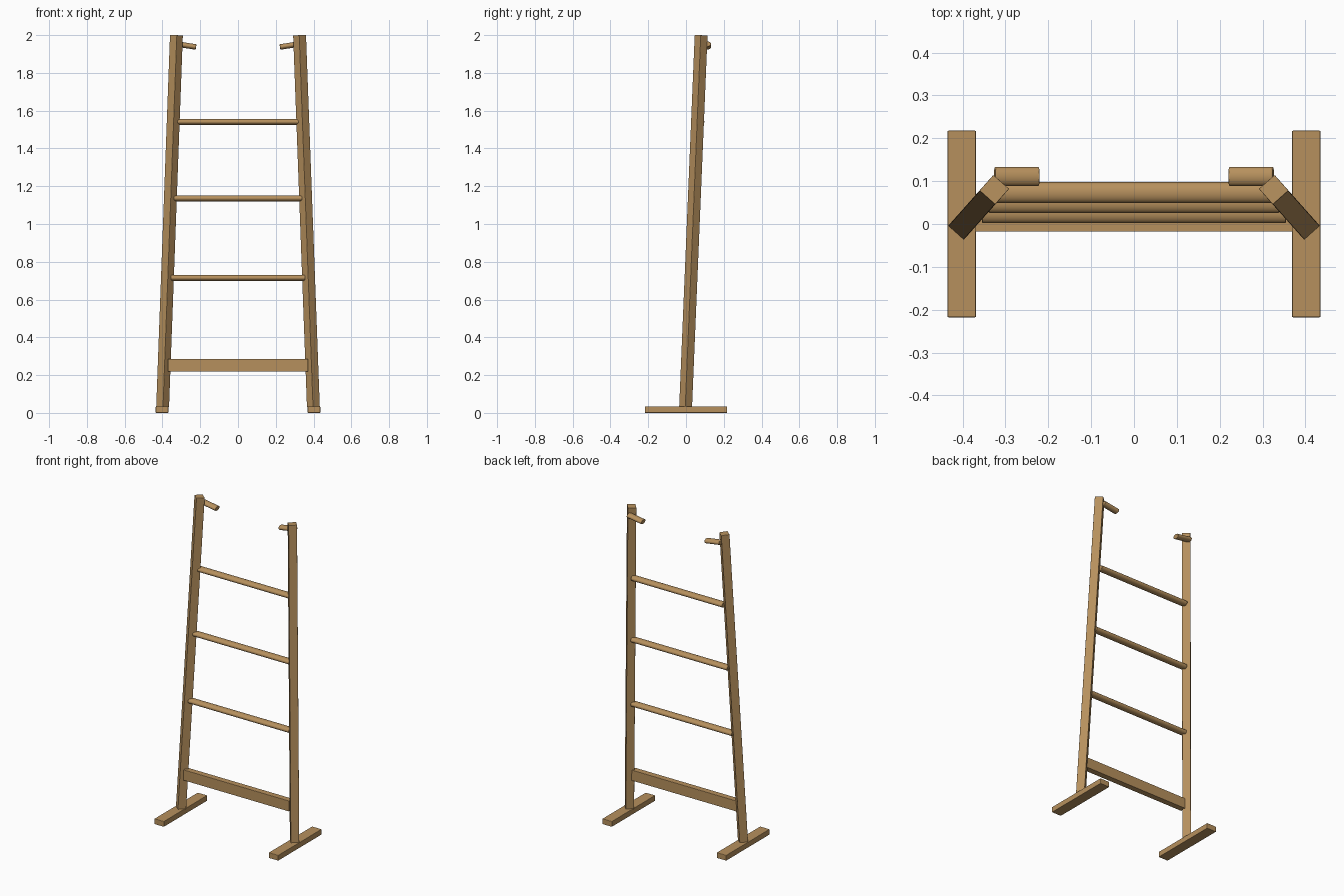
import bpy, math
from mathutils import Vector, Matrix

cube = bpy.data.objects.get("Cube")
if cube:
    bpy.data.objects.remove(cube, do_unlink=True)

# Single wood colour
wood = bpy.data.materials.new("warm wood")
wood.use_nodes = True
colour = (0.47, 0.28, 0.11, 1)
wood.diffuse_color = colour
wood.node_tree.nodes["Principled BSDF"].inputs["Base Color"].default_value = colour


def finish(obj, name, bevel):
    obj.name = name
    obj.data.materials.append(wood)
    mod = obj.modifiers.new("soft edges", 'BEVEL')
    mod.width = bevel
    mod.segments = 2
    mod.limit_method = 'ANGLE'
    mod.angle_limit = math.radians(50)
    return obj


def box(name, centre, size, rotation=None, bevel=0.003):
    bpy.ops.mesh.primitive_cube_add(size=1)
    obj = bpy.context.object
    rot = (rotation or Matrix.Identity(3)).to_4x4()
    obj.data.transform(Matrix.Translation(centre) @ rot @ Matrix.Diagonal((*size, 1)))
    return finish(obj, name, bevel)


def dowel(name, start, end, depth, height):
    """Oval rod running mostly along x, between two points."""
    start, end = Vector(start), Vector(end)
    bpy.ops.mesh.primitive_cylinder_add(vertices=32, radius=0.5, depth=1)
    obj = bpy.context.object
    x = (end - start).normalized()
    y = Vector((0, 1, 0))
    z = x.cross(y).normalized()
    frame = Matrix((z, y, x)).transposed()
    if frame.determinant() < 0:
        frame = Matrix((-z, y, x)).transposed()
    size = Matrix.Diagonal((height, depth, (end - start).length, 1))
    obj.data.transform(Matrix.Translation((start + end) / 2) @ frame.to_4x4() @ size)
    finish(obj, name, 0.002)
    bpy.ops.object.shade_smooth_by_angle(angle=math.radians(40))
    return obj


for side, s in (("left", 1), ("right", -1)):
    # Flat foot running front to back
    box(side + "_foot", (s * 0.402, 0, 0.0175), (0.067, 0.436, 0.035))

    # Leaning leg, turned so that one face points along the lean
    low = Vector((s * 0.399, -0.002, 0.032))
    top = Vector((s * 0.326, 0.080, 1.9985))
    axis = (top - low).normalized()
    across = Vector((0, 0, 1)).cross(axis).normalized()
    frame = Matrix((across, axis.cross(across), axis)).transposed()
    box(side + "_leg", (low + top) / 2, (0.049, 0.049, (top - low).length), frame, 0.0015)

    # Hanging peg on the inner back of the leg
    dowel(side + "_peg", (s * 0.325, 0.111, 1.953), (s * 0.222, 0.111, 1.937), 0.044, 0.029)

# Flat lower rail
box("lower_rail", (0, 0.001, 0.253), (0.74, 0.038, 0.067), bevel=0.0015)

# Round rungs, shorter towards the top
rungs = ((0.355, 0.0265, 0.715), (0.339, 0.050, 1.136), (0.321, 0.0735, 1.541))
for i, (half, y, z) in enumerate(rungs, 1):
    dowel(f"rung_{i}", (-half, y, z), (half, y, z), 0.048, 0.032)
